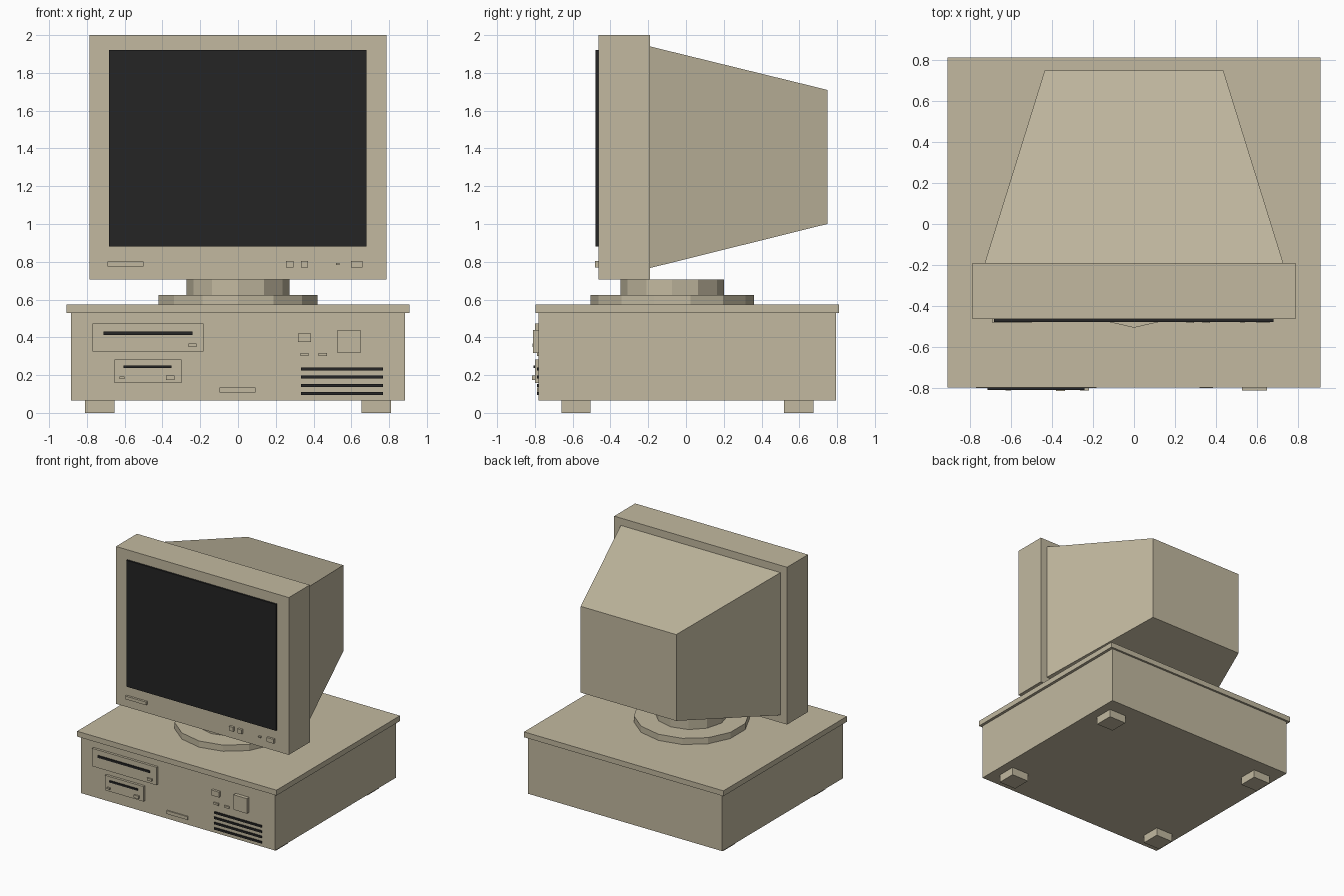
import bpy
import bmesh
import math

old = bpy.data.objects.get("Cube")
if old:
    bpy.data.objects.remove(old, do_unlink=True)


def material(name, rgb):
    m = bpy.data.materials.new(name)
    m.use_nodes = True
    m.diffuse_color = (*rgb, 1)
    m.node_tree.nodes["Principled BSDF"].inputs["Base Color"].default_value = (*rgb, 1)
    return m


BEIGE = material("beige plastic", (0.54, 0.485, 0.35))
DARK = material("dark glass", (0.018, 0.018, 0.018))


def finish(name, bm, mat):
    bmesh.ops.recalc_face_normals(bm, faces=bm.faces)
    mesh = bpy.data.meshes.new(name)
    bm.to_mesh(mesh)
    bm.free()
    mesh.materials.append(mat)
    ob = bpy.data.objects.new(name, mesh)
    bpy.context.collection.objects.link(ob)
    return ob


def box(name, x, y, z, mat=BEIGE):
    """Box from (low, high) ranges on each axis."""
    bm = bmesh.new()
    bmesh.ops.create_cube(bm, size=1)
    for v in bm.verts:
        v.co = [(r[0] + r[1]) / 2 + c * (r[1] - r[0]) for r, c in zip((x, y, z), v.co)]
    return finish(name, bm, mat)


def disc(name, sides, radius, y, z):
    """Low-poly upright disc with a corner pointing to the front."""
    bm = bmesh.new()
    rim = []
    for i in range(sides):
        a = math.tau * i / sides
        rim.append(bm.verts.new((radius * math.sin(a), y - radius * math.cos(a), z[0])))
    face = bm.faces.new(rim)
    new = bmesh.ops.extrude_face_region(bm, geom=[face], use_keep_orig=True)["geom"]
    for v in new:
        if isinstance(v, bmesh.types.BMVert):
            v.co.z = z[1]
    return finish(name, bm, BEIGE)


# Computer case, lid and feet
FACE = -0.78
box("case", (-0.885, 0.885), (FACE, 0.793), (0.065, 0.53))
box("case_lid", (-0.908, 0.908), (-0.796, 0.81), (0.53, 0.574))
for side, x in (("right", (-0.81, -0.655)), ("left", (0.655, 0.81))):
    for end, y in (("front", (-0.66, -0.505)), ("back", (0.52, 0.675))):
        box(f"foot_{end}_{side}", x, y, (0, 0.065))

# Swivel stand
disc("stand_base", 14, 0.432, -0.073, (0.574, 0.625))
disc("stand_neck", 12, 0.273, -0.073, (0.625, 0.705))

# Monitor front frame and screen
FRAME = -0.463
box("monitor_frame", (-0.787, 0.787), (FRAME, -0.19), (0.705, 2.0))
box("screen", (-0.682, 0.68), (-0.478, FRAME), (0.88, 1.92), DARK)

# Monitor rear housing, narrowing to the back
housing = box("monitor_housing", (-0.727, 0.727), (-0.19, 0.748), (0.767, 1.94))
for v in housing.data.vertices:
    if v.co.y > 0:
        v.co.x = math.copysign(0.435, v.co.x)
        v.co.z = 1.71 if v.co.z > 1.3 else 1.0

# Monitor controls
for name, x0, x1, z0, z1 in (
    ("monitor_badge", -0.69, -0.5, 0.776, 0.802),
    ("monitor_button_a", 0.255, 0.293, 0.77, 0.805),
    ("monitor_button_b", 0.333, 0.37, 0.77, 0.805),
    ("monitor_lamp", 0.518, 0.538, 0.783, 0.793),
    ("monitor_power", 0.597, 0.66, 0.77, 0.805),
):
    box(name, (x0, x1), (FRAME - 0.018, FRAME), (z0, z1))

# Drives, buttons and badge on the case front
for name, x0, x1, z0, z1, front in (
    ("large_drive", -0.77, -0.183, 0.325, 0.472, -0.8),
    ("large_drive_button", -0.262, -0.22, 0.349, 0.368, -0.812),
    ("small_drive", -0.653, -0.3, 0.159, 0.282, -0.8),
    ("small_drive_lamp", -0.627, -0.6, 0.18, 0.193, -0.812),
    ("small_drive_button", -0.38, -0.337, 0.175, 0.197, -0.814),
    ("case_badge", -0.098, 0.093, 0.108, 0.135, -0.79),
    ("reset_button", 0.318, 0.386, 0.376, 0.42, -0.8),
    ("power_button", 0.526, 0.648, 0.317, 0.44, -0.81),
    ("lamp_a", 0.33, 0.373, 0.3, 0.317, -0.79),
    ("lamp_b", 0.427, 0.47, 0.3, 0.317, -0.79),
):
    box(name, (x0, x1), (front, FACE), (z0, z1))

# Drive slots and vents
box("large_drive_slot", (-0.713, -0.24), (-0.808, -0.8), (0.412, 0.43), DARK)
box("small_drive_slot", (-0.607, -0.352), (-0.808, -0.8), (0.237, 0.252), DARK)
for i in range(4):
    z = 0.102 + 0.0437 * i
    box(f"vent_{i + 1}", (0.333, 0.767), (FACE - 0.009, FACE), (z - 0.008, z + 0.008), DARK)
